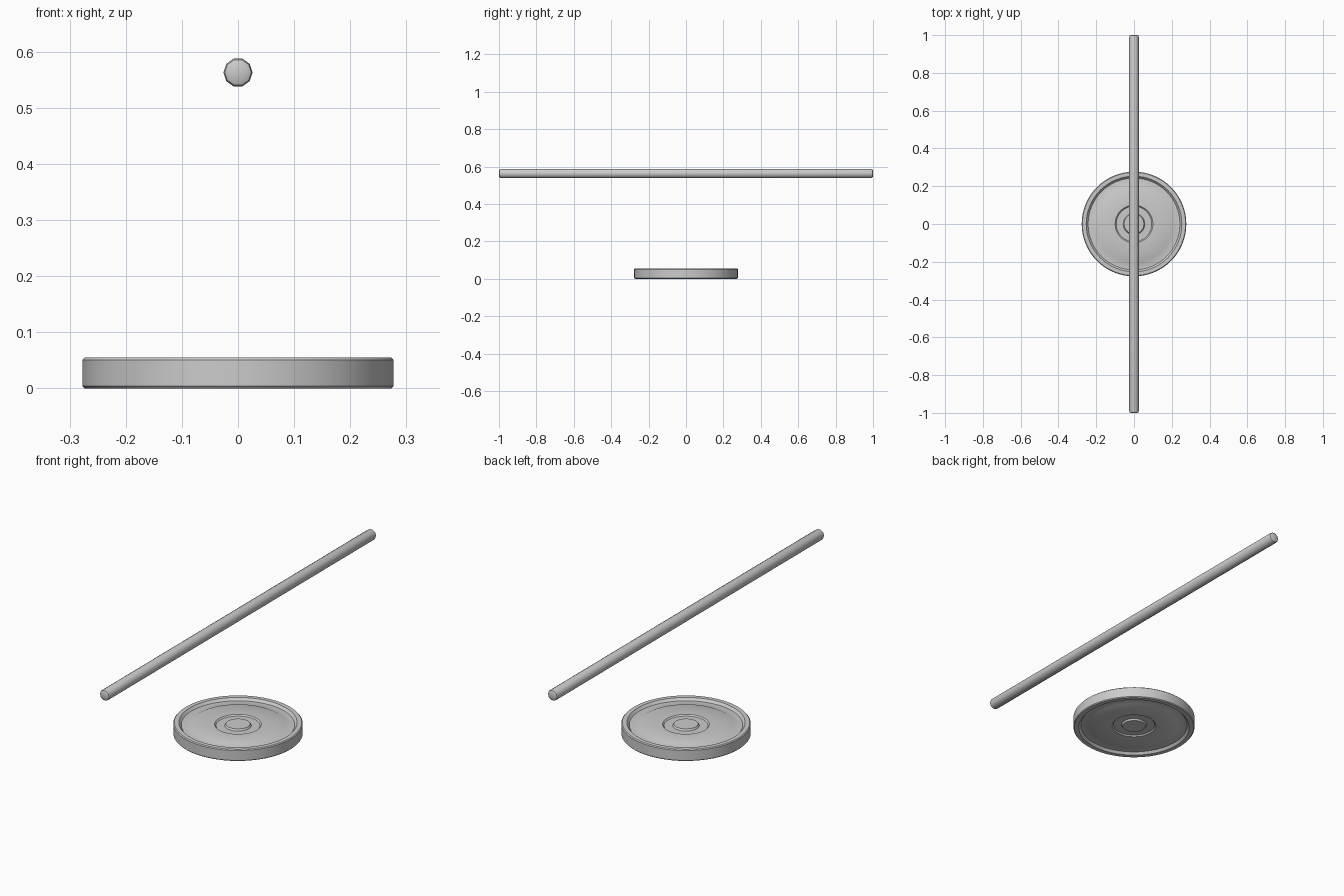
import bpy, bmesh, math
from mathutils import Matrix

if "Cube" in bpy.data.objects:
    bpy.data.objects.remove(bpy.data.objects["Cube"])


def lathe(name, profile, sides, matrix, angle):
    """Revolve (radius, height) points about z; end points lie on the axis."""
    bm = bmesh.new()
    verts = [bm.verts.new((r, 0, h)) for r, h in profile]
    edges = [bm.edges.new(p) for p in zip(verts, verts[1:])]
    bmesh.ops.spin(bm, geom=verts + edges, axis=(0, 0, 1), cent=(0, 0, 0),
                   angle=math.tau, steps=sides, use_merge=False)
    bmesh.ops.remove_doubles(bm, verts=bm.verts, dist=1e-5)
    bmesh.ops.recalc_face_normals(bm, faces=bm.faces)
    bm.transform(matrix)
    mesh = bpy.data.meshes.new(name)
    bm.to_mesh(mesh)
    bm.free()
    ob = bpy.data.objects.new(name, mesh)
    bpy.context.collection.objects.link(ob)
    bpy.ops.object.select_all(action='DESELECT')
    ob.select_set(True)
    bpy.context.view_layer.objects.active = ob
    bpy.ops.object.shade_smooth_by_angle(angle=math.radians(angle))
    return ob


# Weight plate: rim, shallow groove, web, sunken ring and hub, same on both faces
half = [(0, 0.021), (0.052, 0.021), (0.057, 0.013), (0.094, 0.013),
        (0.100, 0.019), (0.201, 0.019), (0.207, 0.016), (0.243, 0.016),
        (0.253, 0.0275), (0.273, 0.0275), (0.277, 0.0235)]
profile = half + [(r, -h) for r, h in reversed(half)]
lathe("weight_plate", profile, 64, Matrix.Translation((0, 0, 0.0275)), 30)

# Ten-sided bar with chamfered ends, lying along y above the plate
half = [(0, 1.0), (0.018, 1.0), (0.0235, 0.997), (0.026, 0.988)]
profile = half + [(r, -h) for r, h in reversed(half)]
lathe("bar", profile, 10,
      Matrix.Translation((0, 0, 0.563)) @ Matrix.Rotation(math.pi / 2, 4, 'X'), 40)
